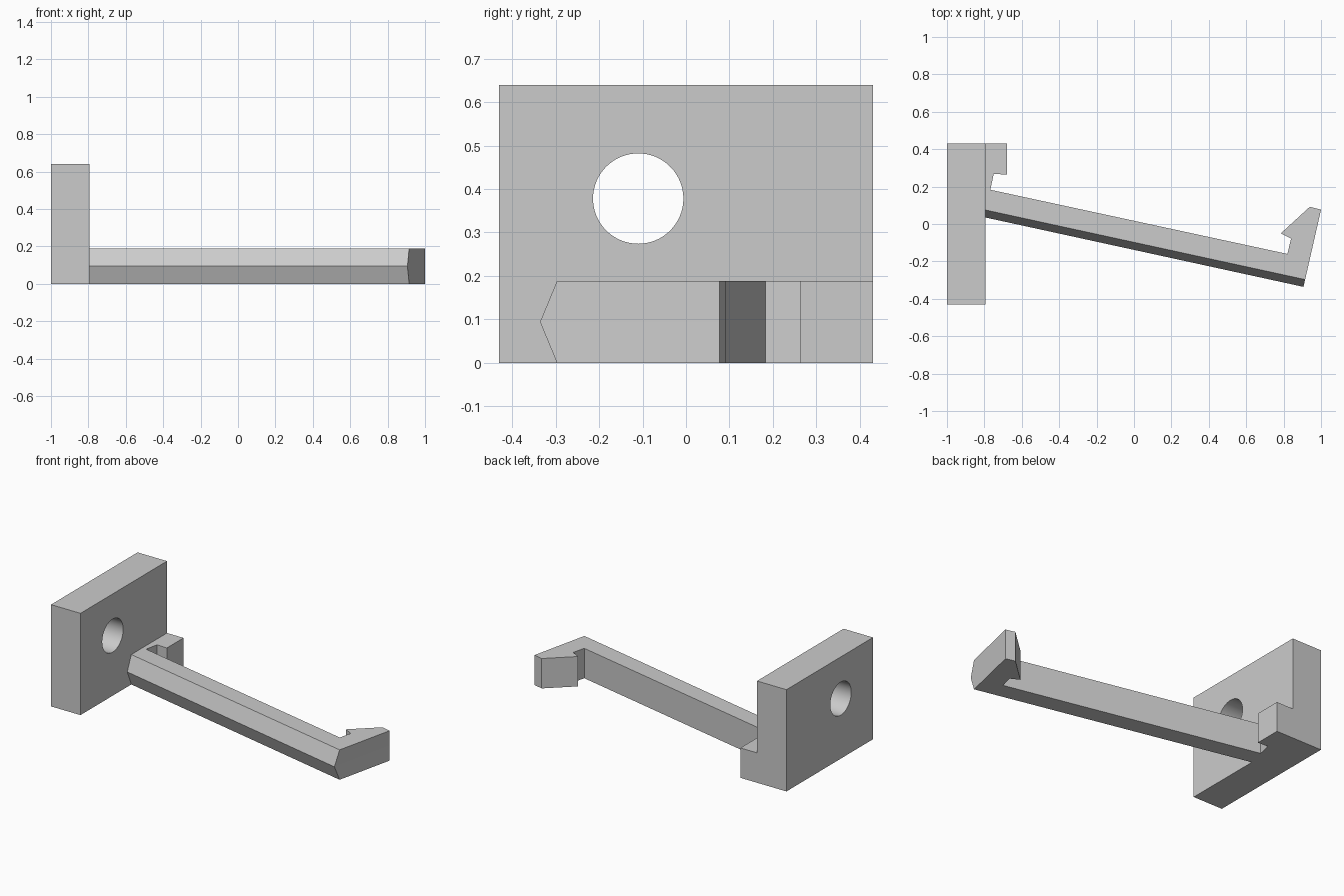
import bpy
import bmesh
import math

cube = bpy.data.objects.get("Cube")
if cube:
    bpy.data.objects.remove(cube, do_unlink=True)

# Single plain grey
grey = bpy.data.materials.new("light grey")
grey.use_nodes = True
colour = (0.6, 0.6, 0.6, 1)
grey.diffuse_color = colour
grey.node_tree.nodes["Principled BSDF"].inputs["Base Color"].default_value = colour


def make_object(name, bm):
    bmesh.ops.recalc_face_normals(bm, faces=bm.faces)
    mesh = bpy.data.meshes.new(name)
    bm.to_mesh(mesh)
    bm.free()
    mesh.materials.append(grey)
    obj = bpy.data.objects.new(name, mesh)
    bpy.context.collection.objects.link(obj)
    return obj


def loft(name, layers):
    """Join matching outlines, given as (z, points), and cap both ends."""
    bm = bmesh.new()
    rings = [[bm.verts.new((x, y, z)) for x, y in pts] for z, pts in layers]
    for low, high in zip(rings, rings[1:]):
        for i in range(len(low)):
            j = (i + 1) % len(low)
            bm.faces.new((low[i], low[j], high[j], high[i]))
    bm.faces.new(rings[0])
    bm.faces.new(rings[-1])
    bmesh.ops.dissolve_limit(bm, angle_limit=0.01, verts=bm.verts, edges=bm.edges)
    return make_object(name, bm)


PLATE_FACE = -0.795

# Mounting plate with a round through-hole
x0, x1, half = -1.0, PLATE_FACE, 0.43
plate_outline = [(x0, -half), (x1, -half), (x1, half), (x0, half)]
plate = loft("mounting_plate", [(0, plate_outline), (0.64, plate_outline)])

bpy.ops.mesh.primitive_cylinder_add(vertices=64, radius=0.104, depth=0.6,
                                    location=(-0.9, -0.11, 0.378),
                                    rotation=(0, math.pi / 2, 0))
cutter = bpy.context.object
cutter.name = "hole_cutter"
cutter.hide_render = True
cutter.data.materials.append(grey)
cut = plate.modifiers.new("hole", "BOOLEAN")
cut.operation = "DIFFERENCE"
cut.solver = "EXACT"
cut.object = cutter
bpy.ops.object.select_all(action="DESELECT")
bpy.context.view_layer.objects.active = plate
plate.select_set(True)
bpy.ops.object.modifier_apply(modifier="hole")
bpy.data.objects.remove(cutter, do_unlink=True)
bpy.ops.object.shade_smooth_by_angle(angle=math.radians(30))

# Slanted arm with hooked tip and root block; its outer edge swells to a ridge
rest = [(1.0, 0.077), (0.94, 0.092), (0.785, -0.05), (0.84, -0.078),
        (0.82, -0.16), (-0.768, 0.183), (-0.75, 0.268), (-0.68, 0.264),
        (-0.68, half), (PLATE_FACE, half)]
flat_edge = [(PLATE_FACE, 0.075), (0.915, -0.297)]
ridge = [(PLATE_FACE, 0.035), (0.906, -0.336)]
height = 0.188
loft("latch_arm", [(0, flat_edge + rest),
                   (height / 2, ridge + rest),
                   (height, flat_edge + rest)])
